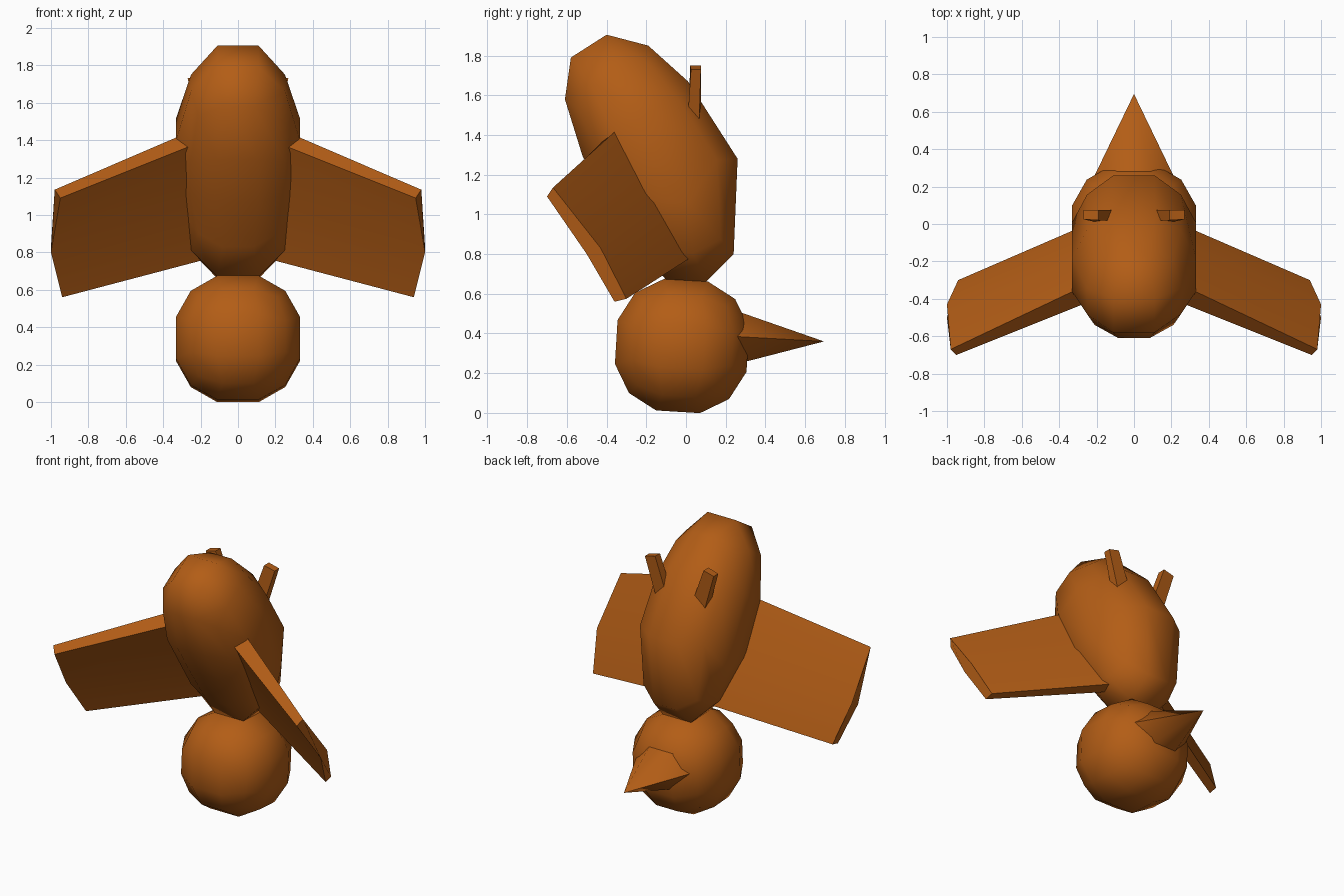
import bpy, bmesh, math
from mathutils import Vector, Matrix

if "Cube" in bpy.data.objects:
    bpy.data.objects.remove(bpy.data.objects["Cube"])

mat = bpy.data.materials.new("rust_orange")
mat.diffuse_color = (0.45, 0.11, 0.008, 1)
mat.use_nodes = True
mat.node_tree.nodes["Principled BSDF"].inputs["Base Color"].default_value = mat.diffuse_color


def finish(name, bm, angle=180):
    bmesh.ops.recalc_face_normals(bm, faces=bm.faces)
    for f in bm.faces:
        f.smooth = True
    me = bpy.data.meshes.new(name)
    bm.to_mesh(me)
    bm.free()
    if angle < 180:
        me.set_sharp_from_angle(angle=math.radians(angle))
    me.materials.append(mat)
    ob = bpy.data.objects.new(name, me)
    bpy.context.collection.objects.link(ob)
    return ob


def grid_cube():
    bm = bmesh.new()
    bmesh.ops.create_cube(bm, size=2)
    bmesh.ops.subdivide_edges(bm, edges=bm.edges[:], cuts=2, use_grid_fill=True)
    return bm


def loft(name, rings, angle):
    """Skin closed rings in order and cap both ends."""
    bm = bmesh.new()
    loops = [[bm.verts.new(p) for p in r] for r in rings]
    n = len(loops[0])
    for a, b in zip(loops, loops[1:]):
        for i in range(n):
            j = (i + 1) % n
            bm.faces.new((a[i], a[j], b[j], b[i]))
    bm.faces.new(loops[0])
    bm.faces.new(loops[-1])
    return finish(name, bm, angle)


def flip(rings, s):
    return [[(s * x, y, z) for x, y, z in r] for r in rings]


# Head: rounded cube ball, slightly tilted
bm = grid_cube()
for v in bm.verts:
    v.co = v.co.normalized() * 0.367
bm.transform(Matrix.Translation((0, -0.02, 0.337)) @ Matrix.Rotation(math.radians(-3.5), 4, 'X'))
finish("head", bm)

# Body: rounded cube fitted to the leaning side outline
outline = {(0, 3): (-0.61, 1.58), (1, 3): (-0.58, 1.79), (2, 3): (-0.40, 1.905),
           (3, 3): (-0.19, 1.85), (3, 2): (0.01, 1.67), (3, 1): (0.26, 1.28),
           (3, 0): (0.24, 0.80), (2, 0): (0.10, 0.66), (1, 0): (-0.10, 0.67),
           (0, 0): (-0.24, 0.83), (0, 1): (-0.38, 1.07), (0, 2): (-0.52, 1.29)}
centre = Vector((-0.17, 1.26))
bm = grid_cube()
for v in bm.verts:
    key = (round((v.co.y + 1) * 1.5), round((v.co.z + 1) * 1.5))
    side = abs(v.co.x) > 0.9
    if key in outline:
        corner = key[0] in (0, 3) and key[1] in (0, 3)
        k = (0.84 if corner else 0.76) if side else 1.0
        p = centre + (Vector(outline[key]) - centre) * k
    else:
        near = (3 * (key[0] > 1), 3 * (key[1] > 1))
        p = centre + (Vector(outline[near]) - centre) * 0.44
    v.co = (v.co.normalized().x * 0.365, p.x, p.y)
finish("body", bm)

# Beak: flattened six-sided cone
bm = bmesh.new()
ring = [bm.verts.new(p) for p in
        [(0.215, 0.25, 0.385), (0.10, 0.25, 0.515), (-0.10, 0.25, 0.515),
         (-0.215, 0.25, 0.385), (-0.10, 0.25, 0.245), (0.10, 0.25, 0.245)]]
tip = bm.verts.new((0, 0.695, 0.36))
for i in range(6):
    bm.faces.new((ring[i], ring[(i + 1) % 6], tip))
bm.faces.new(ring)
finish("beak", bm, 75)

# Wings and legs, mirrored
wing = [
    [(0.20, -0.40, 1.39), (0.20, -0.22, 1.05), (0.20, -0.06, 0.755),
     (0.20, 0.02, 0.78), (0.20, -0.11, 1.10), (0.20, -0.30, 1.47)],
    [(0.95, -0.70, 1.09), (1.00, -0.50, 0.80), (0.94, -0.36, 0.56),
     (0.94, -0.30, 0.575), (1.00, -0.43, 0.83), (0.98, -0.67, 1.135)],
]
leg = [
    [(0.09, 0.015, 1.47), (0.18, 0.005, 1.43), (0.18, 0.065, 1.43), (0.09, 0.075, 1.47)],
    [(0.19, 0.02, 1.75), (0.27, 0.025, 1.73), (0.27, 0.075, 1.73), (0.19, 0.075, 1.75)],
]
for s, label in ((1, "right"), (-1, "left")):
    loft(label + "_wing", flip(wing, s), 50)
    loft(label + "_leg", flip(leg, s), 50)
